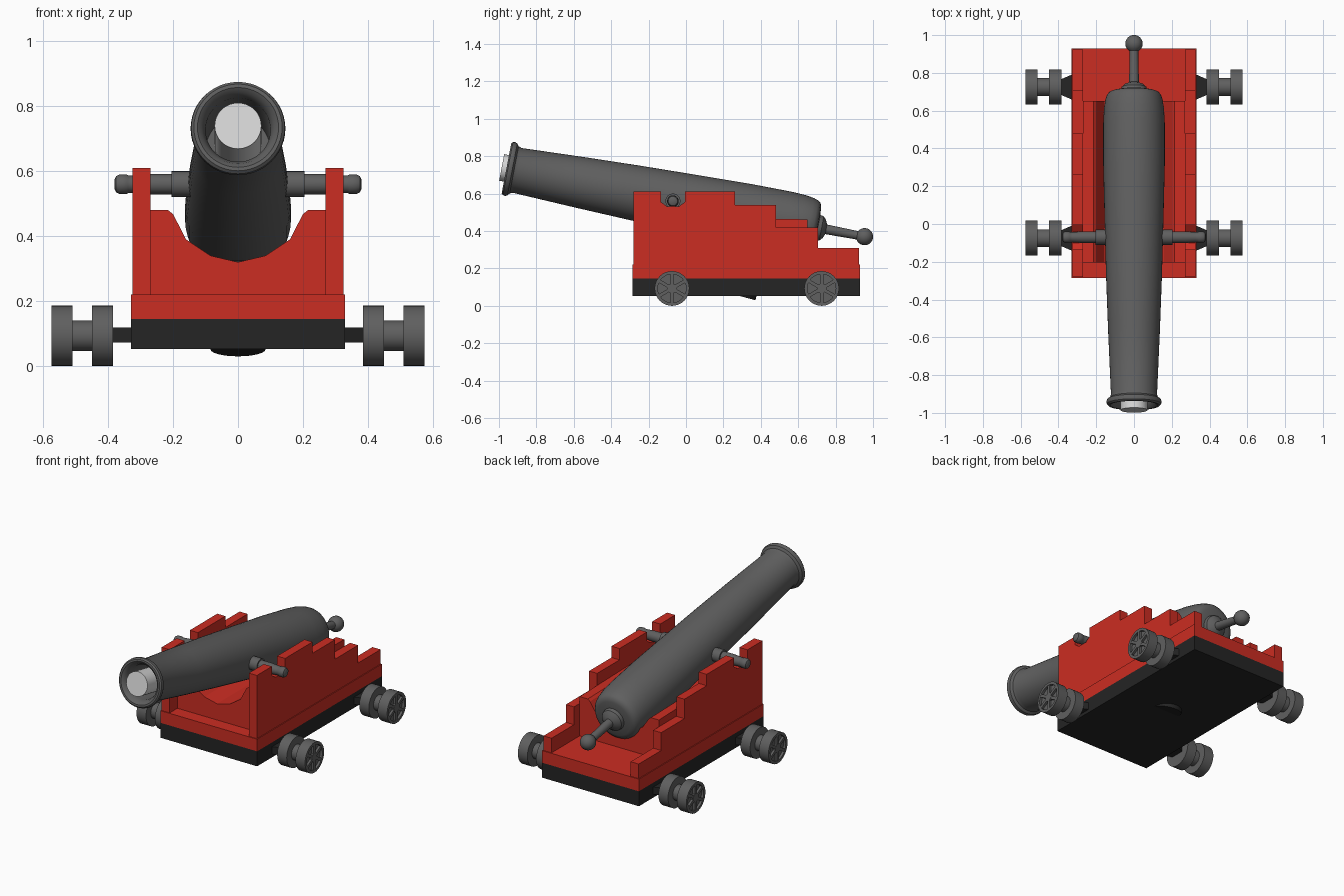
import bpy, bmesh
from math import radians, cos, sin, pi
from mathutils import Matrix, Vector

cube = bpy.data.objects.get("Cube")
if cube:
    bpy.data.objects.remove(cube, do_unlink=True)


def material(name, r, g, b):
    m = bpy.data.materials.new(name)
    m.use_nodes = True
    m.diffuse_color = (r, g, b, 1)
    m.node_tree.nodes["Principled BSDF"].inputs["Base Color"].default_value = (r, g, b, 1)
    return m


RED = material("red paint", 0.6, 0.026, 0.016)
IRON = material("iron grey", 0.115, 0.115, 0.115)
BLACK = material("black wood", 0.018, 0.018, 0.018)
PALE = material("pale grey", 0.68, 0.68, 0.68)


def finish(name, bm, mat, matrix=None, smooth=False):
    bmesh.ops.recalc_face_normals(bm, faces=bm.faces)
    mesh = bpy.data.meshes.new(name)
    bm.to_mesh(mesh)
    bm.free()
    mesh.materials.append(mat)
    ob = bpy.data.objects.new(name, mesh)
    bpy.context.collection.objects.link(ob)
    if matrix:
        ob.matrix_world = matrix
    if smooth:
        bpy.ops.object.select_all(action='DESELECT')
        ob.select_set(True)
        bpy.context.view_layer.objects.active = ob
        bpy.ops.object.shade_smooth_by_angle(angle=radians(35))
    return ob


def box(name, lo, hi, mat, matrix=None):
    bm = bmesh.new()
    bmesh.ops.create_cube(bm, size=1)
    for v in bm.verts:
        v.co = Vector([(a + b) / 2 + c * (b - a) for a, b, c in zip(lo, hi, v.co)])
    return finish(name, bm, mat, matrix)


def prism(name, outline, offset, mat):
    """Extrude a closed 3D outline along an offset."""
    bm = bmesh.new()
    face = bm.faces.new([bm.verts.new(p) for p in outline])
    ext = bmesh.ops.extrude_face_region(bm, geom=[face])
    for v in ext["geom"]:
        if isinstance(v, bmesh.types.BMVert):
            v.co += Vector(offset)
    bmesh.ops.triangulate(bm, faces=[f for f in bm.faces if len(f.verts) > 4])
    return finish(name, bm, mat)


def lathe(name, profile, matrix, mat, steps=32):
    """Spin (height, radius) points round local z."""
    bm = bmesh.new()
    verts = [bm.verts.new((r, 0, h)) for h, r in profile]
    edges = [bm.edges.new(pair) for pair in zip(verts, verts[1:])]
    bmesh.ops.spin(bm, geom=verts + edges, cent=(0, 0, 0), axis=(0, 0, 1),
                   angle=2 * pi, steps=steps, use_duplicate=False)
    bmesh.ops.remove_doubles(bm, verts=bm.verts, dist=0.0001)
    return finish(name, bm, mat, matrix, smooth=True)


# Carriage bed
box("chassis", (-0.33, -0.285, 0.053), (0.33, 0.93, 0.145), BLACK)
box("bed_board", (-0.33, -0.285, 0.145), (0.33, 0.93, 0.22), RED)

# Cradle block with a faceted hollow for the barrel
half = [(0.27, 0.22), (0.27, 0.48), (0.215, 0.48), (0.2, 0.468), (0.16, 0.39), (0.085, 0.34)]
section = half + [(0, 0.32)] + [(-x, z) for x, z in reversed(half)]
cradle = prism("cradle", [(x, -0.205, z) for x, z in section], (0, 0.855, 0), RED)
for v in cradle.data.vertices:
    if v.co.y > 0 and v.co.z > 0.46:
        v.co.z -= 0.018

# Stepped side cheeks with trunnion notches
cheek = [(-0.28, 0.22), (-0.28, 0.61), (-0.134, 0.61), (-0.134, 0.555), (-0.1, 0.53),
         (-0.04, 0.53), (-0.005, 0.555), (-0.005, 0.61), (0.262, 0.61), (0.262, 0.54),
         (0.48, 0.54), (0.48, 0.42), (0.706, 0.42), (0.706, 0.31), (0.925, 0.31), (0.925, 0.22)]
for side, label in ((1, "left"), (-1, "right")):
    prism(label + "_cheek", [(side * 0.27, y, z) for y, z in cheek], (side * 0.055, 0, 0), RED)

# Barrel, lathed from bore to rear knob along its tilted axis
TILT = radians(10.8)
axis = Matrix.Translation((0, -0.96, 0.735)) @ Matrix.Rotation(-pi / 2 - TILT, 4, 'X')
barrel = [(0.35, 0), (0.35, 0.098), (0.04, 0.1), (0.01, 0.112), (0, 0.125), (0, 0.136),
          (0.008, 0.144), (0.02, 0.146), (0.032, 0.142), (0.042, 0.128), (0.06, 0.122),
          (0.4, 0.137), (0.7, 0.148), (1, 0.156), (1.3, 0.163), (1.52, 0.163), (1.6, 0.159),
          (1.645, 0.152), (1.67, 0.144), (1.685, 0.132), (1.692, 0.11), (1.695, 0.07),
          (1.715, 0.066), (1.73, 0.05), (1.74, 0.026), (1.9, 0.023)]
knob = [(1.949 - 0.046 * cos(a * pi / 12), 0.046 * sin(a * pi / 12)) for a in range(2, 13)]
lathe("barrel", barrel + knob, axis, IRON, 48)
lathe("muzzle_plug", [(-0.026, 0), (-0.026, 0.072), (0.3, 0.072), (0.3, 0)], axis, PALE)

# Support post under the barrel
post = Matrix.Translation((0, 0.289, 0.052)) @ Matrix.Rotation(radians(-15), 4, 'X')
lathe("support_post", [(0, 0), (0, 0.085), (0.26, 0.085), (0.26, 0)], post, BLACK)

trunnion = [(0.08, 0), (0.08, 0.04), (0.205, 0.04), (0.205, 0.031), (0.27, 0.031), (0.325, 0.027),
            (0.338, 0.027), (0.343, 0.03), (0.365, 0.03), (0.375, 0.025), (0.38, 0.015), (0.38, 0)]
spool = [(0.385, 0), (0.385, 0.093), (0.45, 0.093), (0.45, 0.047), (0.51, 0.047), (0.51, 0.093),
         (0.575, 0.093), (0.575, 0.076), (0.56, 0.076), (0.56, 0.026), (0.575, 0.026), (0.575, 0)]
for side, label in ((1, "left"), (-1, "right")):
    turn = Matrix.Rotation(side * pi / 2, 4, 'Y')
    lathe(label + "_trunnion", trunnion, Matrix.Translation((0, -0.07, 0.56)) @ turn, IRON)
    for y, end in ((-0.075, "front"), (0.725, "rear")):
        name = end + "_" + label
        place = Matrix.Translation((0, y, 0.093)) @ turn
        # Spool wheel with recessed spoked face
        lathe(name + "_wheel", spool, place, IRON)
        for i in range(6):
            box(name + "_spoke", (0.02, -0.009, 0.555), (0.08, 0.009, 0.574), IRON,
                place @ Matrix.Rotation(i * pi / 3, 4, 'Z'))
        # Tapered axle stub
        stub = [(0.32, -0.07), (0.39, -0.04), (0.39, 0.04), (0.32, 0.07)]
        prism(name + "_axle", [(side * x, y + dy, 0.073) for x, dy in stub], (0, 0, 0.045), BLACK)
